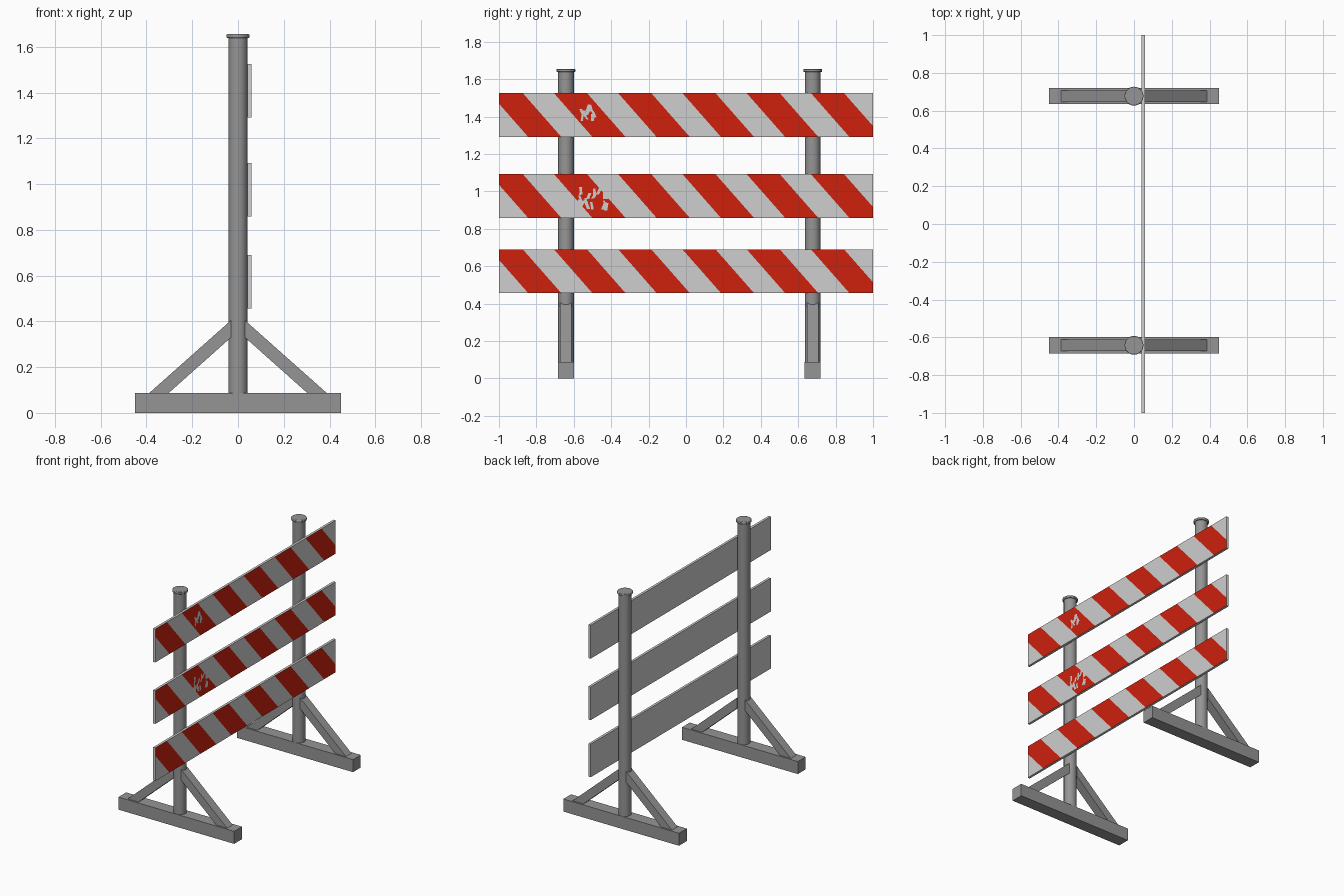
import bpy, bmesh, random
from math import floor
from mathutils import Vector

cube = bpy.data.objects.get("Cube")
if cube:
    bpy.data.objects.remove(cube, do_unlink=True)


def material(name, rgb):
    mat = bpy.data.materials.new(name)
    mat.use_nodes = True
    mat.diffuse_color = (*rgb, 1)
    mat.node_tree.nodes["Principled BSDF"].inputs["Base Color"].default_value = (*rgb, 1)
    return mat


GREY = material("grey metal", (0.30, 0.30, 0.30))
WHITE = material("white paint", (0.62, 0.62, 0.62))
RED = material("red paint", (0.62, 0.015, 0.004))


def finish(name, bm, *mats):
    bmesh.ops.recalc_face_normals(bm, faces=bm.faces)
    mesh = bpy.data.meshes.new(name)
    bm.to_mesh(mesh)
    bm.free()
    for mat in mats:
        mesh.materials.append(mat)
    obj = bpy.data.objects.new(name, mesh)
    bpy.context.collection.objects.link(obj)
    return obj


def box(lo, hi):
    bm = bmesh.new()
    bmesh.ops.create_cube(bm, size=1)
    for v in bm.verts:
        v.co = Vector(h if c > 0 else l for c, l, h in zip(v.co, lo, hi))
    return bm


def cylinder(name, radius, y, z0, z1, bevel=0):
    bpy.ops.mesh.primitive_cylinder_add(vertices=24, radius=radius, depth=z1 - z0,
                                        location=(0, y, (z0 + z1) / 2))
    obj = bpy.context.object
    obj.name = name
    obj.data.materials.append(GREY)
    if bevel:
        mod = obj.modifiers.new("rounded rim", "BEVEL")
        mod.width, mod.segments = bevel, 2
    bpy.ops.object.shade_smooth_by_angle()


def brace(name, side, y):
    # Sloping strut extruded from its side profile
    profile = [(0.39, 0.085), (0.03, 0.405), (0.03, 0.33), (0.305, 0.085)]
    bm = bmesh.new()
    face = bm.faces.new([bm.verts.new((side * x, y - 0.031, z)) for x, z in profile])
    out = bmesh.ops.extrude_face_region(bm, geom=[face])["geom"]
    moved = [g for g in out if isinstance(g, bmesh.types.BMVert)]
    bmesh.ops.translate(bm, verts=moved, vec=(0, 0.062, 0))
    finish(name, bm, GREY)


# Two stands: foot beam, post, cap and a pair of braces
for end, y in (("front", -0.642), ("back", 0.677)):
    finish(end + "_foot", box((-0.45, y - 0.043, 0), (0.45, y + 0.043, 0.088)), GREY)
    cylinder(end + "_post", 0.042, y, 0.08, 1.645, 0)
    cylinder(end + "_cap", 0.05, y, 1.638, 1.655, 0.004)
    for label, side in (("left", 1), ("right", -1)):
        brace(f"{end}_{label}_brace", side, y)

# Striped boards: slanted cuts, then red on alternate front strips
PERIOD, RED_WIDTH, START, SLANT = 0.3435, 0.177, -0.706, 0.88
FACE_X = 0.058


def board(name, z0, z1):
    bm = box((0.041, -1, z0), (FACE_X, 1, z1))
    for k in range(-1, 7):
        for offset in (0, RED_WIDTH):
            bmesh.ops.bisect_plane(bm, geom=bm.verts[:] + bm.edges[:] + bm.faces[:],
                                   plane_co=(0, START + k * PERIOD + offset, z1),
                                   plane_no=(0, 1, SLANT))
    bm.normal_update()
    for f in bm.faces:
        c = f.calc_center_median()
        phase = (c.y - START - (z1 - c.z) * SLANT) / PERIOD
        on_front = c.x > FACE_X - 0.001
        f.material_index = int(on_front and phase - floor(phase) < RED_WIDTH / PERIOD)
    finish(name, bm, WHITE, RED)


board("top_board", 1.29, 1.525)
board("middle_board", 0.858, 1.092)
board("bottom_board", 0.457, 0.69)

# Worn paint: thin irregular flecks
random.seed(4)


def worn_paint(name, y0, y1, z0, z1, count):
    bm = bmesh.new()
    for _ in range(count):
        y, z = random.uniform(y0, y1), random.uniform(z0, z1)
        w, h = random.uniform(0.005, 0.009), random.uniform(0.01, 0.02)
        lean = random.uniform(-0.01, 0.01)
        bm.faces.new([bm.verts.new((FACE_X + 0.001, y + a * w + b * lean, z + b * h))
                      for a, b in ((-1, -1), (1, -1), (1, 1), (-1, 1))])
    finish(name, bm, WHITE)


worn_paint("top_board_worn_paint", -0.57, -0.42, 1.39, 1.45, 14)
worn_paint("middle_board_worn_paint", -0.57, -0.42, 0.91, 1.01, 24)
